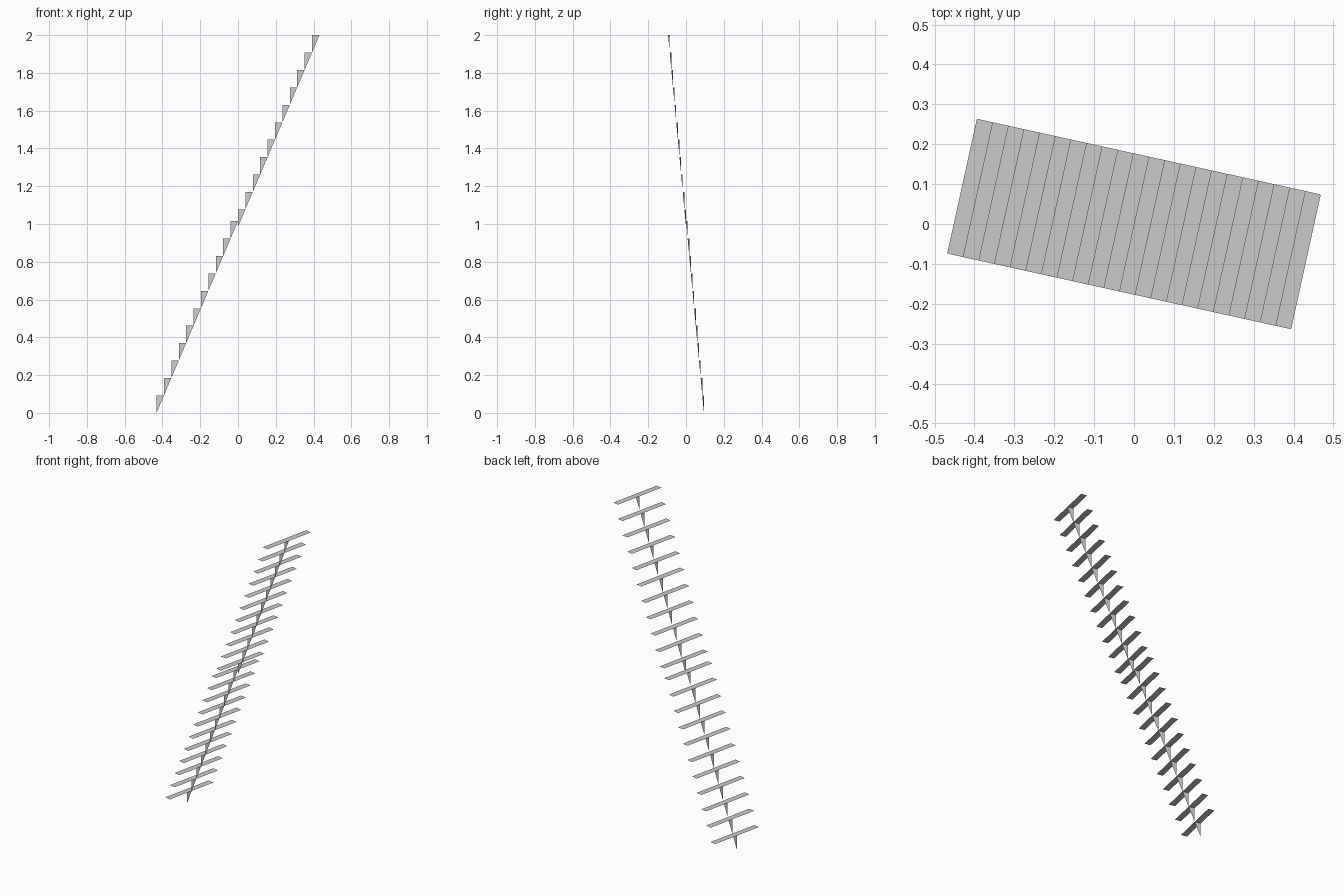
import bpy
from math import radians
from mathutils import Matrix

if "Cube" in bpy.data.objects:
    bpy.data.objects.remove(bpy.data.objects["Cube"])

STEPS = 11                 # steps per flight
RUN = 0.883 / 22           # depth of one tread
RISE = 1.015 / STEPS       # height of one step
HALF_W = 0.173             # half tread width
TURN = Matrix.Rotation(radians(-12.4), 4, 'Z')


def make_object(name, faces):
    """Build a sheet object from a list of face outlines."""
    verts = [TURN @ Matrix.Translation(p).to_translation() for f in faces for p in f]
    polys, n = [], 0
    for f in faces:
        polys.append(tuple(range(n, n + len(f))))
        n += len(f)
    mesh = bpy.data.meshes.new(name)
    mesh.from_pydata(verts, [], polys)
    obj = bpy.data.objects.new(name, mesh)
    bpy.context.collection.objects.link(obj)
    return obj


def flight(label, u0, z0):
    treads, webs = [], []
    for i in range(STEPS):
        a, b = u0 + i * RUN, u0 + (i + 1) * RUN
        lo, hi = z0 + i * RISE, z0 + (i + 1) * RISE
        # thin flat tread
        treads.append([(a, -HALF_W, hi), (b, -HALF_W, hi),
                       (b, HALF_W, hi), (a, HALF_W, hi)])
        # triangular support plate below the tread centre
        webs.append([(a, 0, lo), (b, 0, hi), (a, 0, hi)])
    make_object(label + "_treads", treads)
    make_object(label + "_central_stringer", webs)


# two stacked flights, slightly overlapping in height
flight("lower_flight", -STEPS * RUN, 0.0)
flight("upper_flight", 0.0, 2.0 - STEPS * RISE)
